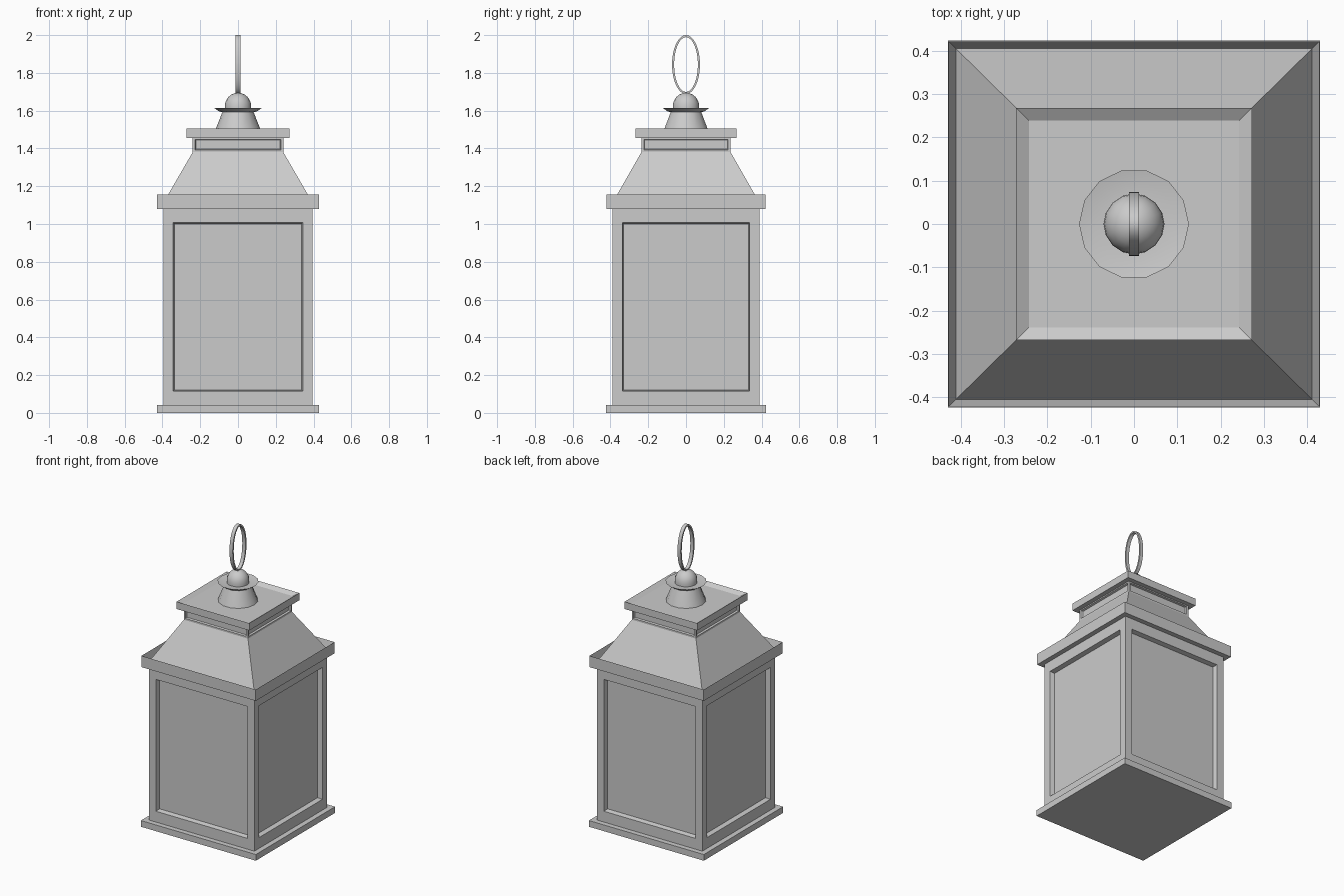
import bpy, bmesh, math
from mathutils import Matrix

if "Cube" in bpy.data.objects:
    bpy.data.objects.remove(bpy.data.objects["Cube"])

RATIO = 0.985  # depth (y) relative to width (x)


def finish(name, bm, smooth=False):
    bmesh.ops.remove_doubles(bm, verts=bm.verts, dist=1e-5)
    bmesh.ops.recalc_face_normals(bm, faces=bm.faces)
    me = bpy.data.meshes.new(name)
    bm.to_mesh(me)
    bm.free()
    ob = bpy.data.objects.new(name, me)
    bpy.context.collection.objects.link(ob)
    if smooth:
        bpy.ops.object.select_all(action='DESELECT')
        ob.select_set(True)
        bpy.context.view_layer.objects.active = ob
        bpy.ops.object.shade_smooth_by_angle(angle=math.radians(40))
    return ob


def bridge(bm, rings, closed=False):
    """Quads between successive closed vertex rings."""
    pairs = list(zip(rings, rings[1:]))
    if closed:
        pairs.append((rings[-1], rings[0]))
    for a, b in pairs:
        n = len(a)
        for i in range(n):
            bm.faces.new((a[i], a[(i + 1) % n], b[(i + 1) % n], b[i]))


def square_loft(name, profile, cap_ends=True):
    """Square-plan solid from (half width, z) steps."""
    bm = bmesh.new()
    rings = [[bm.verts.new((sx * h, sy * h * RATIO, z))
              for sx, sy in ((-1, -1), (1, -1), (1, 1), (-1, 1))] for h, z in profile]
    bridge(bm, rings)
    if cap_ends:
        bm.faces.new(rings[0])
        bm.faces.new(rings[-1])
    return finish(name, bm)


def panelled_box(name, half, z0, z1, side, p0, p1, depth, slope):
    """Box walls, each with a recessed rectangular panel."""
    bm = bmesh.new()
    for k in range(4):
        hx, hy = (half, half * RATIO) if k % 2 == 0 else (half * RATIO, half)
        rot = Matrix.Rotation(k * math.pi / 2, 4, 'Z')
        w = hx - side
        rects = [(hx, z0, z1, 0), (w, p0, p1, 0),
                 (w - slope, p0 + slope, p1 - slope, depth)]
        rings = []
        for u, a, b, d in rects:
            rings.append([bm.verts.new(rot @ Matrix.Translation((x, d - hy, z)).to_translation())
                          for x, z in ((-u, a), (u, a), (u, b), (-u, b))])
        bridge(bm, rings)
        bm.faces.new(rings[-1])
    return finish(name, bm)


def lathe(name, profile, sides):
    """Turned part from (radius, z) steps."""
    bm = bmesh.new()
    rings = [[bm.verts.new((r * math.cos(2 * math.pi * i / sides),
                            r * math.sin(2 * math.pi * i / sides), z))
              for i in range(sides)] for r, z in profile]
    bridge(bm, rings)
    bm.faces.new(rings[0])
    bm.faces.new(rings[-1])
    return finish(name, bm, True)


# Base plate and panelled body
square_loft("base_plate", [(0.43, 0), (0.43, 0.042), (0.39, 0.042)])
panelled_box("lantern_body", 0.395, 0.042, 1.08, 0.052, 0.115, 1.007, 0.03, 0.007)

# Roof with an upstanding eave rim and gutter behind it
square_loft("roof", [(0.39, 1.08), (0.428, 1.08), (0.428, 1.156),
                     (0.411, 1.085), (0.24, 1.38)])

# Panelled neck and dished cap
panelled_box("roof_neck", 0.24, 1.38, 1.456, 0.013, 1.392, 1.448, 0.012, 0.004)
square_loft("roof_cap", [(0.235, 1.456), (0.272, 1.456), (0.272, 1.505), (0.243, 1.487)])

# Finial: flared collar, flange and dome
lathe("finial_collar", [(0.124, 1.485), (0.115, 1.51), (0.083, 1.592), (0.1, 1.596),
                        (0.127, 1.615), (0.1, 1.61), (0.06, 1.608)], 14)
dome = [(0.07, 1.6)] + [(0.07 * math.cos(t), 1.622 + 0.073 * math.sin(t))
                        for t in (math.pi / 2 * i / 6.05 for i in range(7))]
lathe("finial_dome", dome, 16)

# Oval hanging ring: flat band in the y-z plane
bm = bmesh.new()
N = 32
loops = []
for x, inset in ((-0.012, 0), (0.012, 0), (0.012, 0.011), (-0.012, 0.011)):
    loops.append([bm.verts.new((x, (0.074 - inset) * math.cos(2 * math.pi * i / N),
                                1.844 + (0.156 - inset) * math.sin(2 * math.pi * i / N)))
                  for i in range(N)])
bridge(bm, loops, closed=True)
finish("hanging_ring", bm, True)
